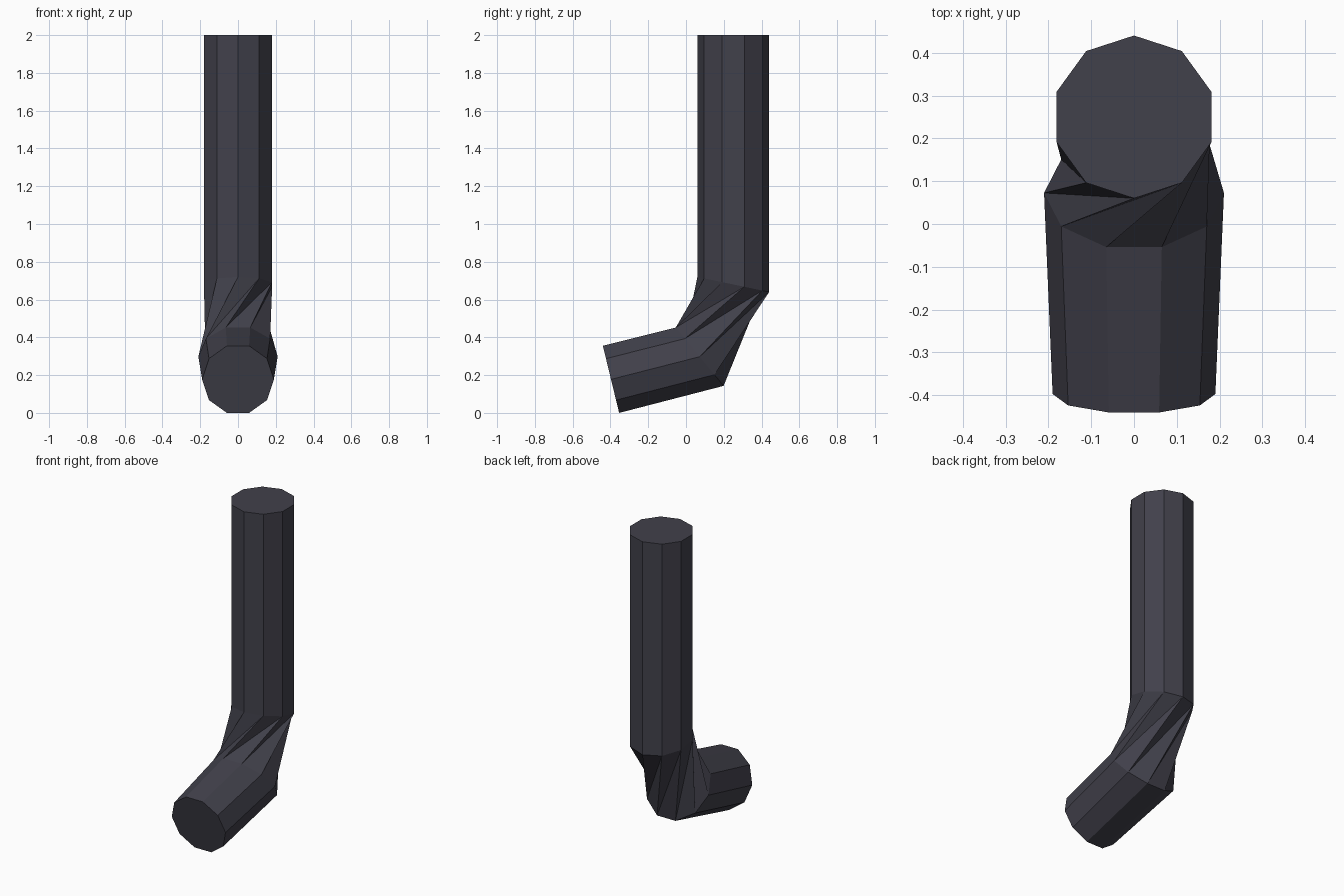
import bpy, bmesh, math

if "Cube" in bpy.data.objects:
    bpy.data.objects.remove(bpy.data.objects["Cube"])

N = 10

mat = bpy.data.materials.new("dark slate grey")
mat.diffuse_color = (0.053, 0.052, 0.07, 1)
mat.use_nodes = True
mat.node_tree.nodes["Principled BSDF"].inputs["Base Color"].default_value = mat.diffuse_color


def ring(bm, front, back, radius, start):
    """Decagon ring; front/back are (y, z) of its axis ends at full radius."""
    verts = []
    for i in range(N):
        a = math.radians(start + 36 * i)
        t = (1 - math.cos(a)) / 2
        verts.append(bm.verts.new((radius * math.sin(a),
                                   front[0] + (back[0] - front[0]) * t,
                                   front[1] + (back[1] - front[1]) * t)))
    return verts


def flat_ring(bm, top, bottom, radius, start):
    """Ring given by its flat top and bottom edges, extended to full radius."""
    k = 1 / math.cos(math.radians(18))
    c = [(p + q) / 2 for p, q in zip(top, bottom)]
    f = [m + (p - m) * k for m, p in zip(c, top)]
    b = [m + (q - m) * k for m, q in zip(c, bottom)]
    return ring(bm, f, b, radius, start)


bm = bmesh.new()
# upright tube
upper = ring(bm, (0.06, 2.0), (0.44, 2.0), 0.19, 0)
collar = ring(bm, (0.06, 0.72), (0.44, 0.64), 0.19, 0)
# elbow and spout, turned by 54 degrees against the upright tube
elbow = flat_ring(bm, (-0.054, 0.452), (0.199, 0.143), 0.21, -54)
mouth = flat_ring(bm, (-0.44, 0.355), (-0.354, 0.0), 0.19, -54)

for i in range(N):
    j = (i + 1) % N
    h = (i - 1) % N
    bm.faces.new((upper[i], upper[j], collar[j], collar[i]))
    # twisted bend, split along the long diagonal
    bm.faces.new((collar[i], elbow[i], elbow[h]))
    bm.faces.new((collar[i], elbow[h], collar[h]))
    bm.faces.new((elbow[i], elbow[j], mouth[j], mouth[i]))
# end caps
bm.faces.new(upper)
bm.faces.new(mouth)
bmesh.ops.recalc_face_normals(bm, faces=bm.faces[:])

mesh = bpy.data.meshes.new("bent_pipe")
bm.to_mesh(mesh)
bm.free()
mesh.materials.append(mat)
obj = bpy.data.objects.new("bent_pipe", mesh)
bpy.context.collection.objects.link(obj)
